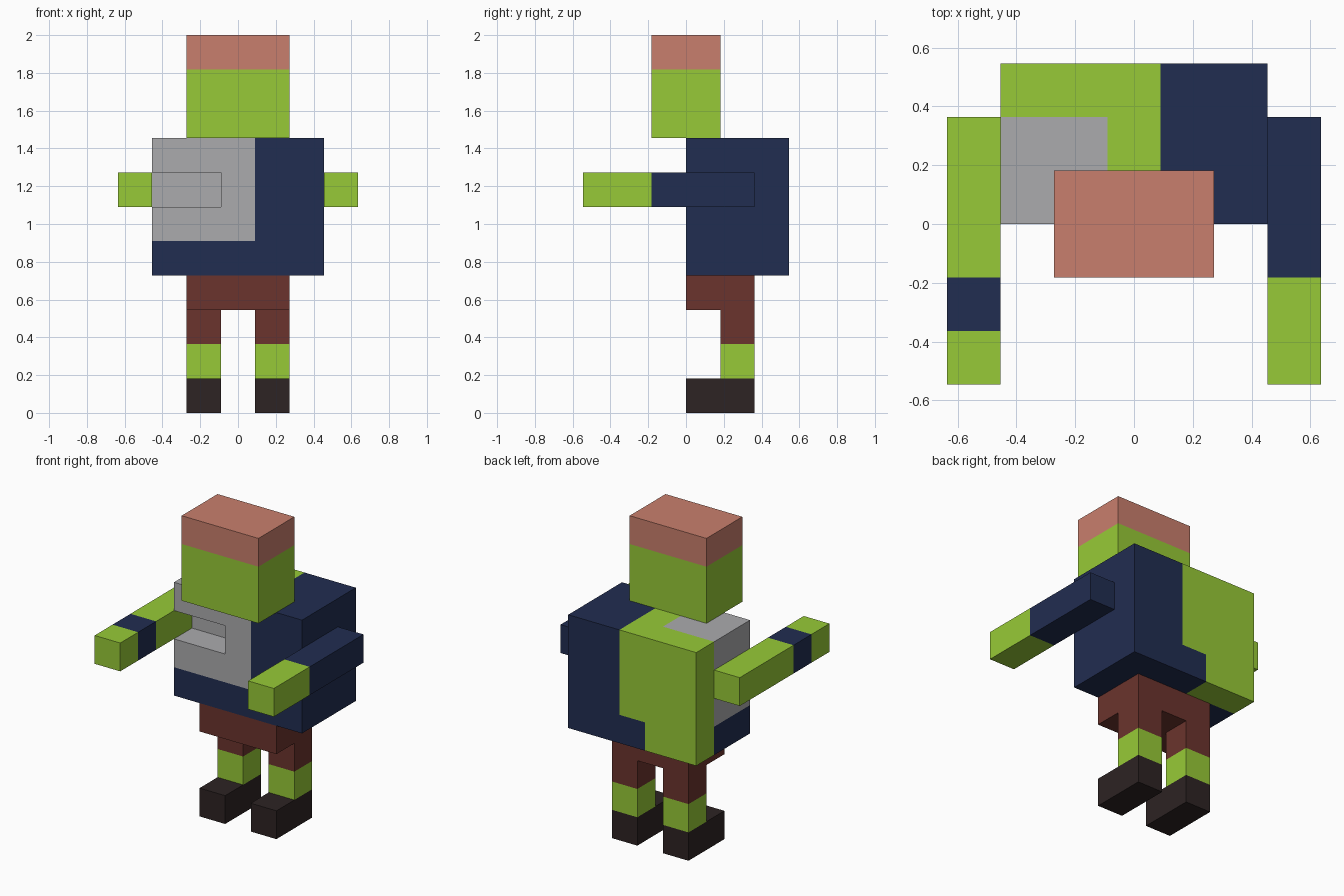
import bpy, bmesh
from mathutils import Vector

if "Cube" in bpy.data.objects:
    bpy.data.objects.remove(bpy.data.objects["Cube"])

U = 2 / 11  # one block; the whole figure sits on this grid


def srgb(r, g, b):
    def lin(v):
        v /= 255
        return v / 12.92 if v <= 0.04045 else ((v + 0.055) / 1.055) ** 2.4
    return (lin(r), lin(g), lin(b), 1)


COLOURS = {
    "green skin": srgb(151, 202, 55),
    "navy cloth": srgb(33, 45, 81),
    "grey shirt": srgb(171, 171, 174),
    "salmon top": srgb(201, 127, 109),
    "brown trousers": srgb(107, 52, 45),
    "dark shoe": srgb(45, 35, 35),
}
MATERIALS = []
for label, colour in COLOURS.items():
    m = bpy.data.materials.new(label)
    m.diffuse_color = colour
    m.use_nodes = True
    m.node_tree.nodes["Principled BSDF"].inputs["Base Color"].default_value = m.diffuse_color
    MATERIALS.append(m)
GREEN, NAVY, GREY, SALMON, BROWN, DARK = range(6)


def block(name, lo, hi, rule, cuts=()):
    """Box from lo to hi in blocks, sliced at (axis, value) cuts, coloured by rule(x, y, z)."""
    lo, hi = Vector(lo), Vector(hi)
    bm = bmesh.new()
    bmesh.ops.create_cube(bm, size=1)
    for v in bm.verts:
        v.co = (lo + hi) / 2 + v.co * (hi - lo)
    for axis, value in cuts:
        normal = Vector((0, 0, 0))
        normal[axis] = 1
        bmesh.ops.bisect_plane(bm, geom=bm.verts[:] + bm.edges[:] + bm.faces[:],
                               plane_co=normal * value, plane_no=normal)
    for f in bm.faces:
        f.material_index = rule(*f.calc_center_median())
    bmesh.ops.scale(bm, vec=(U, U, U), verts=bm.verts)
    mesh = bpy.data.meshes.new(name)
    bm.to_mesh(mesh)
    bm.free()
    for m in MATERIALS:
        mesh.materials.append(m)
    obj = bpy.data.objects.new(name, mesh)
    bpy.context.collection.objects.link(obj)
    return obj


# Head with coloured cap layer
block("head", (-1.5, -1, 8), (1.5, 1, 11),
      lambda x, y, z: SALMON if z > 10 else GREEN, [(2, 10)])


# Torso: navy jacket, grey shirt patch, bare green back corner
def torso_colour(x, y, z):
    if z < 5:
        return GREEN if x < -0.5 and y > 2 else NAVY
    if x > 0.5:
        return NAVY
    return GREY if y < 2 and (x < -0.5 or y < 1) else GREEN


torso = block("torso", (-2.5, 0, 4), (2.5, 3, 8), torso_colour,
              [(0, -0.5), (0, 0.5), (1, 1), (1, 2), (2, 5)])

# Slot in the chest, open towards the arm
cutter = block("slot_cutter", (-3, -1, 6), (-0.5, 1, 7), lambda x, y, z: GREY)
cutter.hide_render = True
cutter.hide_viewport = True
cut = torso.modifiers.new("slot", "BOOLEAN")
cut.operation = "DIFFERENCE"
cut.solver = "EXACT"
cut.object = cutter

# Outstretched arms
block("left_arm", (-3.5, -3, 6), (-2.5, 2, 7),
      lambda x, y, z: NAVY if -2 < y < -1 else GREEN, [(1, -2), (1, -1)])
block("right_arm", (2.5, -3, 6), (3.5, 2, 7),
      lambda x, y, z: NAVY if y > -1 else GREEN, [(1, -1)])

# Hips, legs and feet
block("hips", (-1.5, 0, 3), (1.5, 2, 4), lambda x, y, z: BROWN)
for side, x0 in (("left", -1.5), ("right", 0.5)):
    block(side + "_leg", (x0, 1, 1), (x0 + 1, 2, 3),
          lambda x, y, z: BROWN if z > 2 else GREEN, [(2, 2)])
    block(side + "_foot", (x0, 0, 0), (x0 + 1, 2, 1), lambda x, y, z: DARK)
